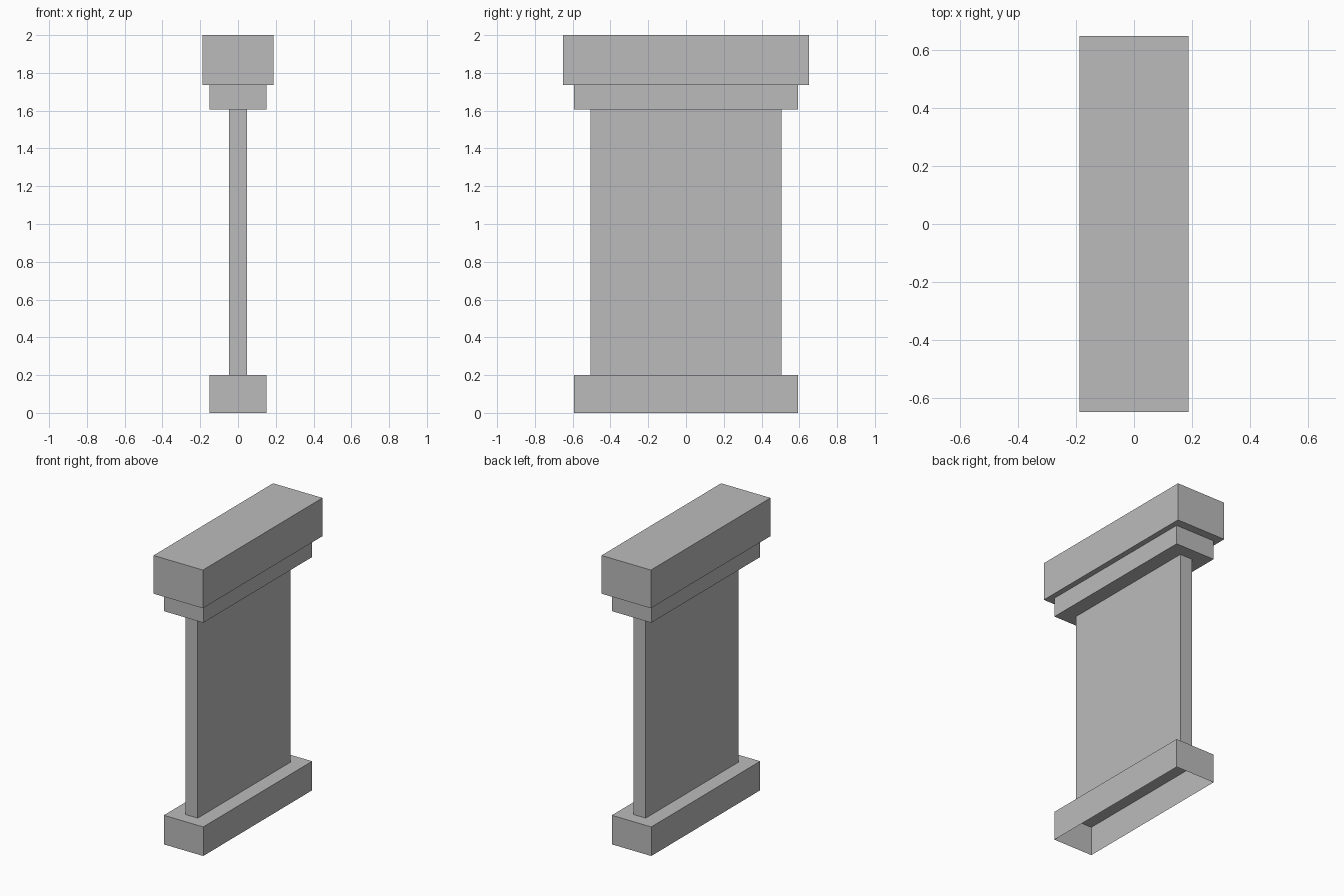
import bpy

if "Cube" in bpy.data.objects:
    bpy.data.objects.remove(bpy.data.objects["Cube"])

stone = bpy.data.materials.new("plain grey")
stone.diffuse_color = (0.5, 0.5, 0.5, 1.0)
stone.use_nodes = True
stone.node_tree.nodes["Principled BSDF"].inputs["Base Color"].default_value = stone.diffuse_color


def rect_loft(name, rings, cap_top=False):
    """Skin a stack of rectangles, each given as (half_x, half_y, z)."""
    verts, faces = [], []
    for hx, hy, z in rings:
        verts += [(-hx, -hy, z), (hx, -hy, z), (hx, hy, z), (-hx, hy, z)]
    for r in range(len(rings) - 1):
        a, b = 4 * r, 4 * r + 4
        for i in range(4):
            j = (i + 1) % 4
            faces.append((a + i, a + j, b + j, b + i))
    if cap_top:
        n = len(verts)
        faces.append((n - 4, n - 3, n - 2, n - 1))
    mesh = bpy.data.meshes.new(name)
    mesh.from_pydata(verts, [], faces)
    mesh.materials.append(stone)
    obj = bpy.data.objects.new(name, mesh)
    bpy.context.collection.objects.link(obj)
    return obj


SHAFT = (0.047, 0.505)
BLOCK = (0.15, 0.592)
SLAB = (0.188, 0.65)

# Hollow base, open underneath, with a ledge around the panel
rect_loft("base", [(*BLOCK, 0.0), (*BLOCK, 0.2), (*SHAFT, 0.2)])

# Thin upright panel
rect_loft("panel", [(*SHAFT, 0.2), (*SHAFT, 1.605)])

# Stepped cap: neck block below a wider slab
rect_loft("cap", [(*SHAFT, 1.605), (*BLOCK, 1.605), (*BLOCK, 1.737),
                  (*SLAB, 1.737), (*SLAB, 2.0)], cap_top=True)
